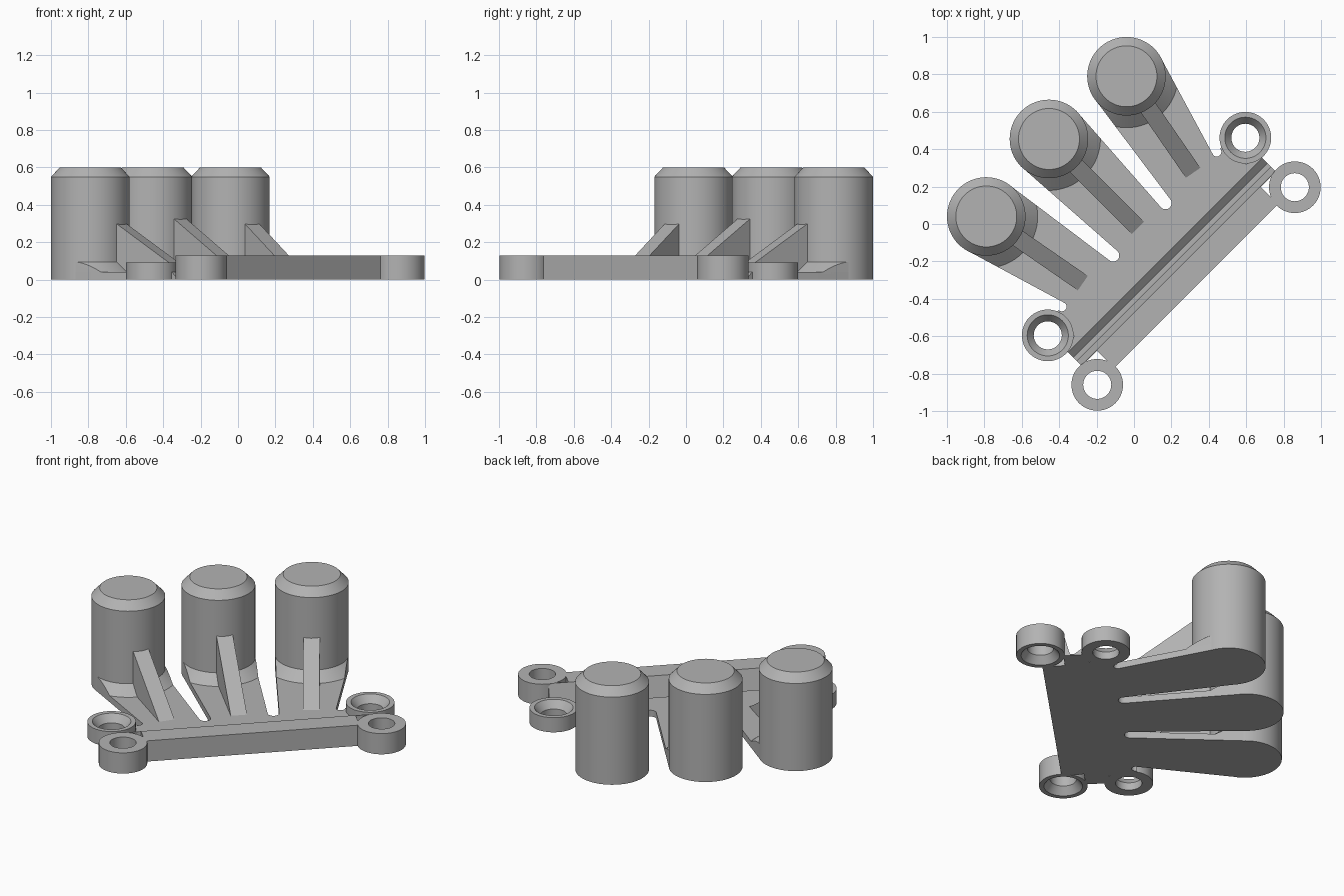
import bpy, bmesh
from math import sin, cos, pi, atan2, asin, hypot, radians
from mathutils import Matrix, Vector

cube = bpy.data.objects.get("Cube")
if cube:
    bpy.data.objects.remove(cube, do_unlink=True)

grey = bpy.data.materials.new("plain_grey")
grey.use_nodes = True
grey.diffuse_color = (0.45, 0.45, 0.45, 1)
grey.node_tree.nodes["Principled BSDF"].inputs["Base Color"].default_value = (0.45, 0.45, 0.45, 1)

# Parts are laid out along the bar, then the whole is turned on the ground
TURN = Matrix.Rotation(radians(45), 4, "Z")


def finish(name, bm, matrix=Matrix()):
    bmesh.ops.remove_doubles(bm, verts=bm.verts, dist=1e-5)
    bmesh.ops.recalc_face_normals(bm, faces=bm.faces)
    bm.transform(TURN @ matrix)
    mesh = bpy.data.meshes.new(name)
    bm.to_mesh(mesh)
    bm.free()
    mesh.materials.append(grey)
    obj = bpy.data.objects.new(name, mesh)
    bpy.context.collection.objects.link(obj)
    smooth(obj)
    return obj


def smooth(obj):
    bpy.ops.object.select_all(action="DESELECT")
    obj.select_set(True)
    bpy.context.view_layer.objects.active = obj
    bpy.ops.object.shade_smooth_by_angle(angle=radians(25))


def prism(name, points, offset, matrix=Matrix()):
    """Extrude a closed outline of 3D points by an offset."""
    bm = bmesh.new()
    face = bm.faces.new([bm.verts.new(p) for p in points])
    new = bmesh.ops.extrude_face_region(bm, geom=[face], use_keep_orig=True)["geom"]
    bmesh.ops.translate(bm, vec=offset, verts=[g for g in new if isinstance(g, bmesh.types.BMVert)])
    return finish(name, bm, matrix)


def lathe(name, profile, centre):
    """Spin a closed (radius, height) profile about a vertical axis."""
    bm = bmesh.new()
    verts = [bm.verts.new((r, 0, z)) for r, z in profile]
    edges = [bm.edges.new((a, b)) for a, b in zip(verts, verts[1:] + verts[:1])]
    bmesh.ops.spin(bm, geom=verts + edges, cent=(0, 0, 0), axis=(0, 0, 1),
                   angle=2 * pi, steps=64)
    bmesh.ops.dissolve_degenerate(bm, dist=1e-5, edges=bm.edges)
    return finish(name, bm, Matrix.Translation((*centre, 0)))


def arc(centre, r, start, end, n):
    return [(centre[0] + r * cos(a), centre[1] + r * sin(a))
            for a in (start + (end - start) * i / n for i in range(n + 1))]


PLATE, POST_R, FOOT_V = 0.04, 0.21, -0.03
# Post centre and the foot of its rib, from left to right
fingers = {"right": ((0.53, 0.587), 0.417),
           "middle": ((0.0, 0.643), 0.0),
           "left": ((-0.53, 0.587), -0.417)}

# Outline of the plate with three fingers and rounded slots
outline = [(0.65, -0.2), (0.65, -0.045)]
notches = [(0.585, 0.025), (0.198, 0.033), (-0.198, 0.033)]
for (u, r), (post, foot) in zip(notches, fingers.values()):
    outline += arc((u, -0.04), r, 0, -pi, 10)
    du, dv = post[0] - foot, post[1] - FOOT_V
    phi, spread = atan2(dv, du), pi / 2 + asin(0.045 / hypot(du, dv))
    outline += arc(post, POST_R - 0.001, phi - spread, phi + spread, 32)
outline += arc((-0.585, -0.04), 0.025, 0, -pi, 10)
outline += [(-0.65, -0.045), (-0.65, -0.2)]

prism("finger_plate", [(u, v, 0) for u, v in outline], (0, 0, PLATE))
cutter = prism("fillet_cutter", [(u, v, -0.1) for u, v in outline], (0, 0, 0.5))
cutter.hide_render = True

for side, (post, foot) in fingers.items():
    # Chamfered post
    lathe(side + "_post", [(0, 0), (POST_R, 0), (POST_R, 0.55), (0.163, 0.6), (0, 0.6)], post)

    # Sloped skirt at the post base, trimmed to the finger
    skirt = lathe(side + "_skirt", [(0, 0.03), (0.287, 0.03), (POST_R, 0.095), (0, 0.095)], post)
    trim = skirt.modifiers.new("trim", "BOOLEAN")
    trim.operation, trim.solver, trim.object = "INTERSECT", "EXACT", cutter
    bpy.context.view_layer.objects.active = skirt
    bpy.ops.object.modifier_apply(modifier=trim.name)
    smooth(skirt)

    # Triangular rib from the finger up to the post
    length = hypot(post[0] - foot, post[1] - FOOT_V)
    reach = length - 0.17
    angle = atan2(post[1] - FOOT_V, post[0] - foot)
    place = Matrix.Translation((foot, FOOT_V, 0)) @ Matrix.Rotation(angle, 4, "Z")
    prism(side + "_rib", [(0, -0.047, 0.03), (0, -0.047, PLATE),
                          (reach, -0.047, PLATE + 0.61 * reach), (reach, -0.047, 0.03)],
          (0, 0.094, 0), place)

# Thin hinge groove between plate and bar
hinge = [(-0.2, 0), (-0.2, PLATE), (-0.235, PLATE), (-0.275, 0.008),
         (-0.302, 0.008), (-0.335, 0.13), (-0.34, 0.13), (-0.34, 0)]
prism("hinge", [(-0.735, v, z) for v, z in hinge], (1.47, 0, 0))

# Raised bar
prism("bar", [(-0.62, v, z) for v, z in ((-0.34, 0), (-0.34, 0.13), (-0.469, 0.13), (-0.469, 0))],
      (1.24, 0, 0))

# Countersunk rings: tall ones open below, low ones open above
for side, s in (("right", 1), ("left", -1)):
    lathe(side + "_bar_ring", [(0.075, 0.045), (0.11, 0), (0.138, 0), (0.138, 0.13), (0.075, 0.13)],
          (s * 0.747, -0.469))
    lathe(side + "_plate_ring", [(0.075, 0), (0.138, 0), (0.138, 0.092), (0.11, 0.092), (0.075, 0.047)],
          (s * 0.747, -0.095))

bpy.data.objects.remove(cutter, do_unlink=True)
